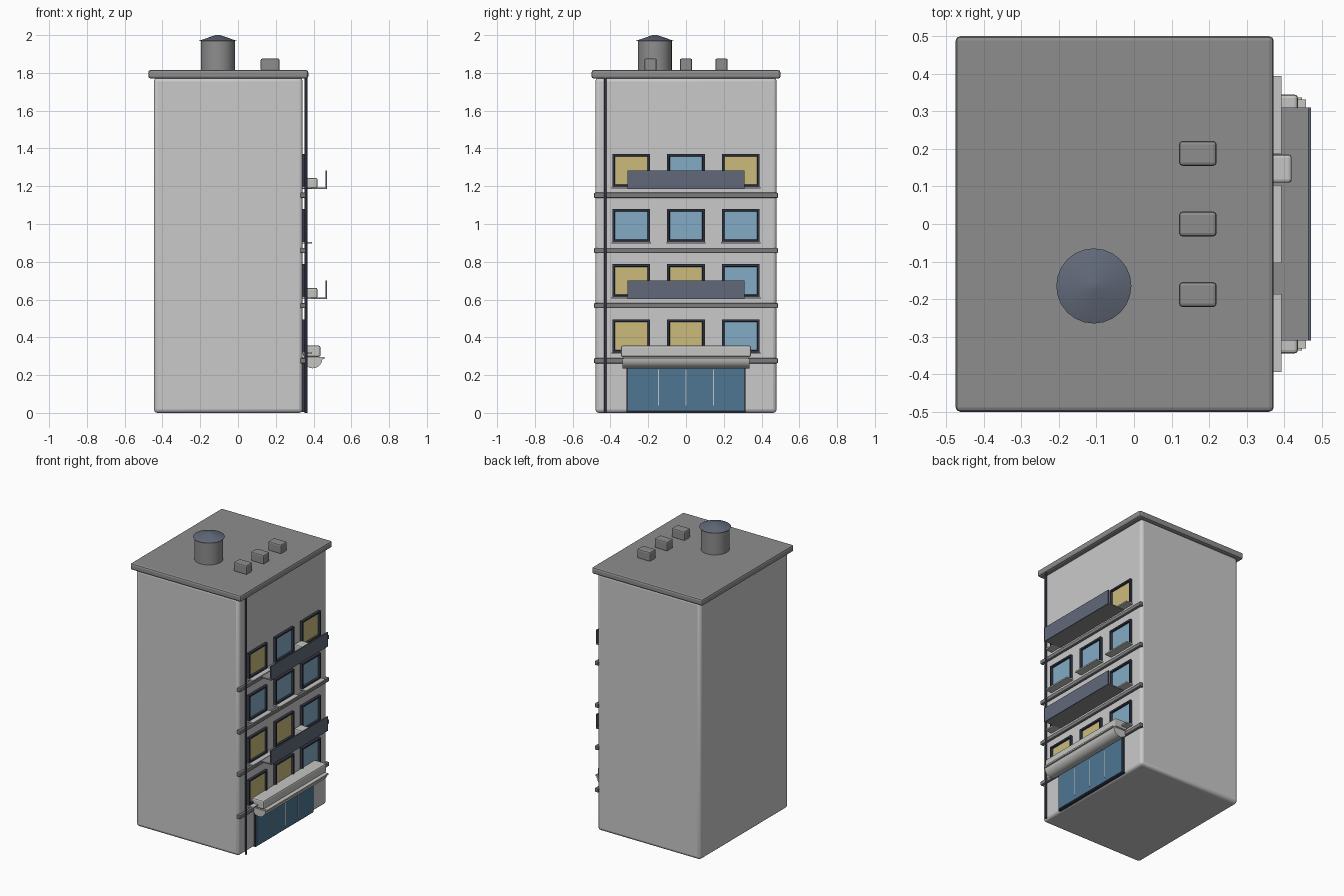
import bpy
import bmesh
import math
from mathutils import Matrix, Vector

cube = bpy.data.objects.get("Cube")
if cube:
    bpy.data.objects.remove(cube, do_unlink=True)


def material(name, r, g, b):
    m = bpy.data.materials.new(name)
    m.use_nodes = True
    m.diffuse_color = (r, g, b, 1)
    m.node_tree.nodes["Principled BSDF"].inputs["Base Color"].default_value = (r, g, b, 1)
    return m


WALL = material("wall light grey", 0.6, 0.59, 0.59)
ROOF = material("roof grey", 0.27, 0.27, 0.27)
LEDGE = material("ledge grey", 0.2, 0.2, 0.21)
SLATE = material("slate blue", 0.12, 0.14, 0.19)
FRAME = material("dark frame", 0.035, 0.04, 0.065)
BLUE = material("window blue", 0.23, 0.41, 0.56)
YELLOW = material("window yellow", 0.6, 0.5, 0.2)
DOOR = material("door blue", 0.075, 0.18, 0.29)
TRIM = material("trim pale grey", 0.56, 0.56, 0.55)


def finish(name, bm, mats, bevel=0, segments=1):
    mesh = bpy.data.meshes.new(name)
    bmesh.ops.recalc_face_normals(bm, faces=bm.faces)
    bm.to_mesh(mesh)
    bm.free()
    ob = bpy.data.objects.new(name, mesh)
    bpy.context.collection.objects.link(ob)
    for m in mats:
        mesh.materials.append(m)
    if bevel:
        mod = ob.modifiers.new("Bevel", "BEVEL")
        mod.width = bevel
        mod.segments = segments
    return ob


def smooth(ob):
    bpy.ops.object.select_all(action="DESELECT")
    ob.select_set(True)
    bpy.context.view_layer.objects.active = ob
    bpy.ops.object.shade_smooth_by_angle(angle=math.radians(40))


def box_mesh(x, y, z):
    """Box from (low, high) ranges on each axis."""
    bm = bmesh.new()
    size = [b - a for a, b in (x, y, z)]
    mid = [(a + b) / 2 for a, b in (x, y, z)]
    bmesh.ops.create_cube(bm, size=1, matrix=Matrix.Translation(mid) @ Matrix.Diagonal((*size, 1)))
    return bm


def box(name, x, y, z, mat, bevel=0, segments=1):
    return finish(name, box_mesh(x, y, z), [mat], bevel, segments)


def cone(name, centre, r1, r2, z, mat, sides=24):
    bm = bmesh.new()
    place = Matrix.Translation((*centre, (z[0] + z[1]) / 2))
    bmesh.ops.create_cone(bm, cap_ends=True, segments=sides, radius1=r1, radius2=r2,
                          depth=z[1] - z[0], matrix=place)
    ob = finish(name, bm, [mat])
    smooth(ob)
    return ob


def window(name, y, z, glass):
    """Frame with a recessed pane."""
    bm = box_mesh((0.335, 0.36), (y - 0.1, y + 0.1), (z, z + 0.175))
    bm.faces.ensure_lookup_table()
    front = max(bm.faces, key=lambda f: f.calc_center_median().x)
    bmesh.ops.inset_region(bm, faces=[front], thickness=0.016)
    bmesh.ops.inset_region(bm, faces=[front], thickness=0.004, depth=-0.012)
    front.material_index = 1
    finish(name, bm, [FRAME, glass])


# Main block and roof
smooth(box("building_body", (-0.445, 0.342), (-0.48, 0.48), (0, 1.775), WALL, 0.02, 3))
box("roof_slab", (-0.475, 0.372), (-0.5, 0.5), (1.77, 1.815), ROOF, 0.012, 2)

# Water tank and roof units
tank = (-0.107, -0.165)
cone("water_tank", tank, 0.09, 0.09, (1.81, 1.972), ROOF)
cone("tank_lid", tank, 0.1, 0.012, (1.97, 2.0), SLATE)
for i, y in enumerate((-0.188, 0, 0.188)):
    box(f"roof_unit_{i + 1}", (0.12, 0.22), (y - 0.033, y + 0.033), (1.81, 1.876), ROOF, 0.009, 2)

# Storeys: ledge, three windows and their sills
storeys = [(YELLOW, YELLOW, BLUE), (YELLOW, YELLOW, BLUE), (BLUE, BLUE, BLUE), (YELLOW, BLUE, YELLOW)]
for level, panes in enumerate(storeys):
    base = 0.32 + level * 0.292
    box(f"ledge_{level + 1}", (0.33, 0.358), (-0.487, 0.487), (base - 0.058, base - 0.03), LEDGE, 0.006, 2)
    for i, pane in enumerate(panes):
        y = (i - 1) * 0.29
        window(f"window_{level + 1}_{i + 1}", y, base, pane)
        box(f"sill_{level + 1}_{i + 1}", (0.34, 0.393), (y - 0.104, y + 0.104),
            (base - 0.008, base + 0.001), TRIM)

# Balconies with a front panel and a cooling unit
for i, z in enumerate((0.606, 1.188)):
    box(f"balcony_floor_{i + 1}", (0.34, 0.468), (-0.31, 0.31), (z - 0.004, z + 0.004), ROOF)
    box(f"balcony_panel_{i + 1}", (0.463, 0.471), (-0.31, 0.31), (z - 0.004, z + 0.095), SLATE)
    box(f"balcony_unit_{i + 1}", (0.35, 0.42), (0.11, 0.185), (z, z + 0.056), TRIM, 0.008, 2)

# Shop front
box("door_surround", (0.335, 0.354), (-0.315, 0.315), (0.006, 0.27), FRAME)
box("door_glass", (0.34, 0.36), (-0.308, 0.308), (0.012, 0.265), DOOR)
for i in range(3):
    y = (i - 1) * 0.146
    box(f"door_bar_{i + 1}", (0.355, 0.363), (y - 0.003, y + 0.003), (0.04, 0.23), TRIM)

# Awning: half-round valance, shelf and top box
bm = bmesh.new()
arc = [math.pi + math.pi * i / 12 for i in range(13)]
ring = [bm.verts.new((0.395 + 0.052 * math.cos(a), -0.337, 0.288 + 0.052 * math.sin(a))) for a in arc]
cap = bm.faces.new(ring)
extruded = bmesh.ops.extrude_face_region(bm, geom=[cap])["geom"]
bmesh.ops.translate(bm, vec=Vector((0, 0.674, 0)),
                    verts=[v for v in extruded if isinstance(v, bmesh.types.BMVert)])
if not cap.is_valid or len(cap.link_loops if hasattr(cap, "link_loops") else cap.loops) == 0:
    bm.faces.new(ring)
smooth(finish("awning_valance", bm, [TRIM]))
box("awning_shelf", (0.34, 0.458), (-0.332, 0.332), (0.286, 0.296), TRIM)
box("awning_box", (0.345, 0.437), (-0.345, 0.345), (0.296, 0.356), TRIM, 0.01, 2)

# Drain pipe
cone("drain_pipe", (0.36, -0.427), 0.007, 0.007, (0, 1.775), FRAME, 12)
